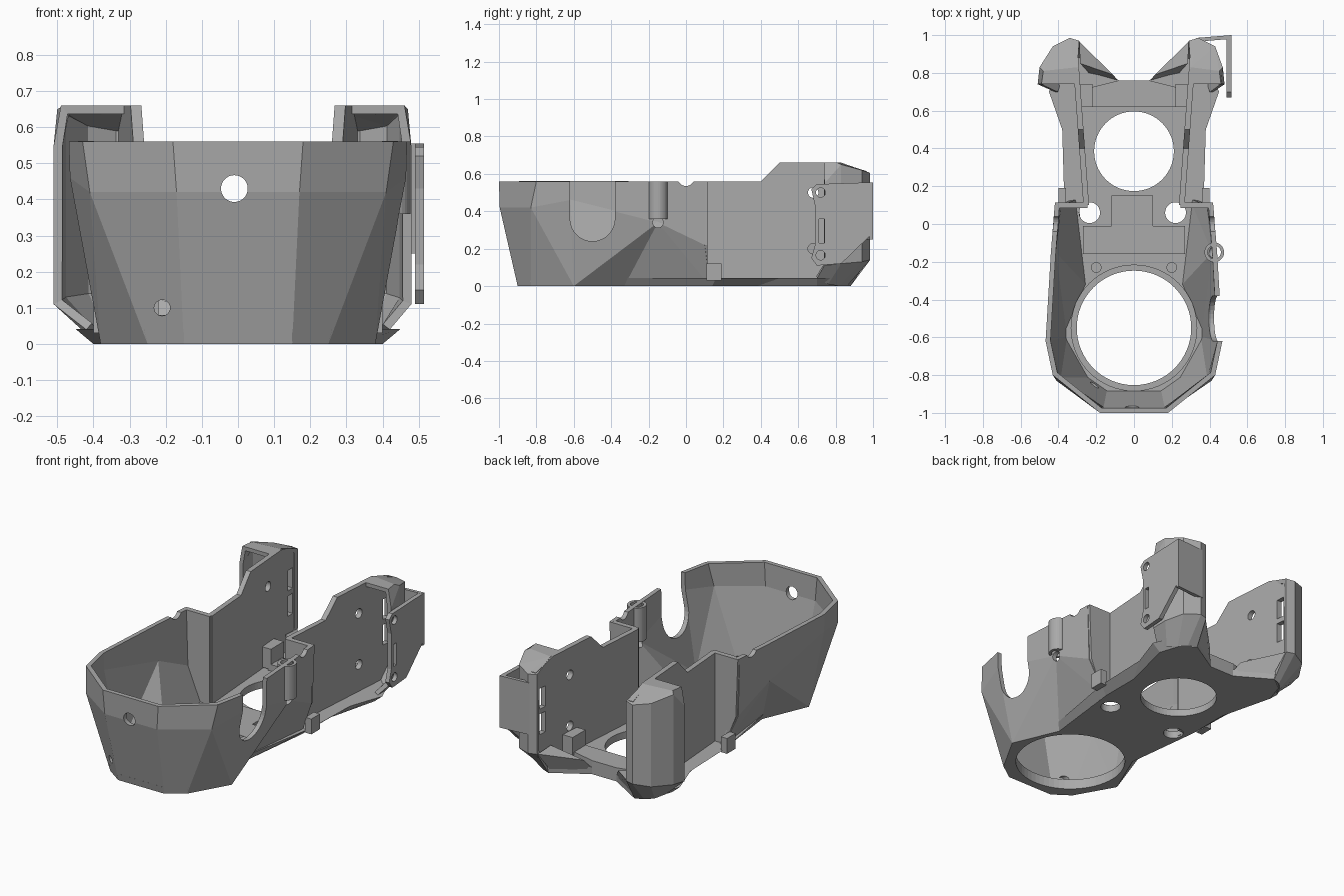
import bpy, bmesh, math
from mathutils import Vector, Matrix

if "Cube" in bpy.data.objects:
    bpy.data.objects.remove(bpy.data.objects["Cube"])

grey = bpy.data.materials.new("mid grey plastic")
grey.use_nodes = True
grey.diffuse_color = (0.4, 0.4, 0.4, 1)
grey.node_tree.nodes["Principled BSDF"].inputs["Base Color"].default_value = (0.4, 0.4, 0.4, 1)


def finish(name, bm):
    bmesh.ops.recalc_face_normals(bm, faces=bm.faces)
    mesh = bpy.data.meshes.new(name)
    bm.to_mesh(mesh)
    bm.free()
    mesh.materials.append(grey)
    ob = bpy.data.objects.new(name, mesh)
    bpy.context.collection.objects.link(ob)
    return ob


def loft(name, low, high):
    """Closed solid between two matching outlines."""
    bm = bmesh.new()
    a = [bm.verts.new(p) for p in low]
    b = [bm.verts.new(p) for p in high]
    bm.faces.new(a)
    bm.faces.new(b)
    for i in range(len(a)):
        j = (i + 1) % len(a)
        bm.faces.new((a[i], a[j], b[j], b[i]))
    return finish(name, bm)


def prism(name, pts, lo, hi, axis="z"):
    place = {"x": lambda u, v, t: (t, u, v), "y": lambda u, v, t: (u, t, v),
             "z": lambda u, v, t: (u, v, t)}[axis]
    return loft(name, [place(u, v, lo) for u, v in pts], [place(u, v, hi) for u, v in pts])


def box(name, x, y, z):
    return prism(name, [(x[0], y[0]), (x[1], y[0]), (x[1], y[1]), (x[0], y[1])], *z)


def circle(u, v, r, n=48):
    return [(u + r * math.cos(i * math.tau / n), v + r * math.sin(i * math.tau / n)) for i in range(n)]


def apply(ob, mod):
    with bpy.context.temp_override(object=ob, active_object=ob, selected_objects=[ob]):
        bpy.ops.object.modifier_apply(modifier=mod.name)


def cut(ob, cutter, op="DIFFERENCE"):
    cutter.hide_render = True
    mod = ob.modifiers.new("cut", "BOOLEAN")
    mod.operation, mod.object, mod.solver = op, cutter, "EXACT"
    apply(ob, mod)
    bpy.data.objects.remove(cutter)


def sheet(name, verts, faces, thick):
    """Open surface thickened inwards; the faces wind outwards."""
    mesh = bpy.data.meshes.new(name)
    mesh.from_pydata(verts, [], faces)
    mesh.materials.append(grey)
    ob = bpy.data.objects.new(name, mesh)
    bpy.context.collection.objects.link(ob)
    mod = ob.modifiers.new("shell", "SOLIDIFY")
    mod.thickness, mod.offset, mod.use_even_offset = thick, -1, True
    apply(ob, mod)
    return ob


def both(pts):
    """Half outline with x > 0, run front to back, closed by its reflection."""
    return pts + [(-p[0],) + tuple(p[1:]) for p in reversed(pts)]


# Faceted front bowl
low = [(.15, -.9, 0), (.25, -.83, 0), (.38, -.6, 0), (.265, -.33, 0), (.32, .13, 0)]
mid = [(.17, -.996, .42), (.41, -.83, .42), (.465, -.62, .46), (.44, -.15, .34), (.41, .1, .22)]
top = [(.18, -1, .56), (.43, -.8, .56), (.468, -.62, .56), (.44, -.15, .56), (.42, .1, .56)]
half = low + mid + top
verts = half + [(-x, y, z) for x, y, z in half]
right = [(0, 1, 6, 5), (1, 2, 6), (2, 7, 6), (2, 8, 7), (2, 3, 8), (3, 4, 8), (4, 9, 8)]
right += [(i, i + 1, i + 6, i + 5) for i in range(5, 9)]
faces = right + [tuple(i + 15 for i in reversed(f)) for f in right]
faces += [(15, 0, 5, 20), (20, 5, 10, 25)]
bowl = sheet("front_bowl", verts, faces, .026)
cut(bowl, prism("notch_cutter", [(-.38, .7), (-.62, .7)] +
                [(-.5 - .12 * math.cos(a * math.pi / 16), .36 - .12 * math.sin(a * math.pi / 16))
                 for a in range(17)], .3, .6, "x"))
cut(bowl, prism("front_hole_cutter", circle(-.01, .43, .037), -1.1, -.9, "y"))
cut(bowl, prism("side_hole_cutter", circle(-.21, .1, .022, 24), -1.0, -.75, "y"))
cut(bowl, prism("cable_hole_cutter", circle(-.15, .34, .028, 24), .36, .52, "x"))
for s in (-1, 1):
    cut(bowl, prism("rim_notch_cutter", circle(0, .58, .045, 24), s * .3, s * .5, "x"))

# Cable channel on the bowl's left wall
channel = prism("cable_channel", circle(.425, -.15, .052, 32), .36, .56)
cut(channel, prism("bore_cutter", circle(.425, -.15, .035, 32), .2, .7))

# Floor with a flared foot at the rear
under = both([(.15, -.9), (.25, -.83), (.38, -.6), (.265, -.33), (.32, .14), (.32, .38),
              (.4, .7), (.36, .82), (.28, .88), (.08, .76)])
over = both([(.15, -.91), (.26, -.835), (.385, -.6), (.285, -.33), (.37, .16), (.38, .5),
             (.45, .7), (.4, .82), (.28, .89), (.08, .76)])
floor = loft("floor_plate", [(x, y, 0) for x, y in under], [(x, y, .042) for x, y in over])
for x, y, r in [(0, -.55, .303), (0, .385, .211), (-.235, .06, .055), (.22, .06, .055)]:
    cut(floor, prism("floor_hole_cutter", circle(x, y, r, 64), -.1, .2))

# Raised rim around the large opening
rim = prism("opening_rim", circle(0, -.55, .335, 64), .02, .06)
cut(rim, prism("rim_cutter", circle(0, -.55, .303, 64), -.1, .2))

# Rear cross rib, floor pads and clips
prism("rear_rib", [(-.24, .62), (.24, .62), (.24, .72), (.08, .76), (-.08, .76), (-.24, .72)], .03, .08)
box("centre_pad", (-.12, .1), (-.16, .15), (.03, .055))
for s, side in ((-1, "right"), (1, "left")):
    box(side + "_pad", sorted((s * .1, s * .27)), (-.16, -.01), (.03, .055))
    prism(side + "_boss", circle(s * .2, -.23, .028, 24), .03, .08)
    box(side + "_clip", sorted((s * .22, s * .3)), (.62, .74), (.05, .17))

# Rear side walls, step walls and towers
wall_profile = [(.1, .01), (.1, .56), (.4, .56), (.5, .66), (.82, .66), (.965, .615), (.965, .13), (.86, .01)]
for s, side in ((-1, "right"), (1, "left")):
    def wall_x(y, offset):
        return s * (.25 + .055 * (y - .1) / .75 + offset)

    wall = loft(side + "_rear_wall", [(wall_x(y, -.012), y, z) for y, z in wall_profile],
                [(wall_x(y, .018), y, z) for y, z in wall_profile])
    for z in ((.5, .2) if s > 0 else (.5,)):
        cut(wall, prism("wall_hole_cutter", circle(.68, z, .028, 24), s * .1, s * .4, "x"))
    for z in (.24, .39):
        cut(wall, prism("slot_cutter", [(.885, z), (.935, z), (.935, z + .12), (.885, z + .12)],
                        s * .2, s * .4, "x"))

    prism(side + "_step_wall", [(s * x, z) for x, z in
          [(.245, .01), (.32, .01), (.405, .22), (.418, .56), (.245, .56)]], .085, .115, "y")
    box(side + "_corner_post", sorted((s * .36, s * .4)), (.11, .19), (.03, .12))

    # Tower shell: taper below, upright wall, then a roof sloping to the back
    w = 1 if s < 0 else .94
    base = [(.28, .88, 0), (.33, .86, 0), (.37, .82, 0), (.4, .76, .01), (.42, .7, .04)]
    belt = [(.29, .97, .14), (.34, .985, .14), (.43, .94, .13), (.5 * w, .83, .12), (.51 * w, .74, .11)]
    brow = [(x, y, z) for (x, y, _), z in zip(belt, (.61, .605, .62, .65, .55))]
    crown = [(.3, .74, .66), (.3, .83, .66), (.48 * w, .81, .66), (.49 * w, .74, .66)]
    pts = [(s * x, y, z) for x, y, z in base + belt + brow + crown]
    quads = [(i + 1, i, i + 5, i + 6) for k in (0, 5) for i in range(k, k + 4)]
    quads += [(11, 10, 16), (12, 11, 16), (12, 16, 17), (13, 12, 17), (13, 17, 18, 14), (15, 18, 17, 16)]
    if s < 0:
        quads = [tuple(reversed(q)) for q in quads]
    sheet(side + "_tower", pts, quads, .024)

    # Upturned lip between the tower and the rear edge of the floor
    lip = [(.07, .74, .01), (.27, .87, .01), (.29, .965, .14), (.11, .79, .085), (.23, .79, .02), (.285, .85, .15)]
    lip_faces = [(0, 1, 2, 3), (3, 2, 5), (3, 5, 4), (0, 3, 4), (0, 4, 1), (1, 4, 5), (1, 5, 2)]
    bm = bmesh.new()
    vs = [bm.verts.new((s * x, y, z)) for x, y, z in lip]
    for f in lip_faces:
        bm.faces.new([vs[i] for i in f])
    finish(side + "_rear_lip", bm)

# Mounting bracket on the left tower
bracket = prism("mounting_bracket", [(.67, .52), (.7, .545), (.995, .555), (.995, .28), (.83, .12), (.7, .11),
                                     (.67, .15), (.69, .22), (.69, .43)], .49, .515, "x")
for z in (.5, .165):
    cut(bracket, prism("screw_hole_cutter", circle(.72, z, .025, 24), .4, .6, "x"))
cut(bracket, prism("bracket_slot_cutter", [(.71, .23), (.74, .23), (.74, .36), (.71, .36)], .4, .6, "x"))
prism("bracket_back", [(.33, .965), (.515, .98), (.515, 1.0), (.33, .985)], .25, .555)
